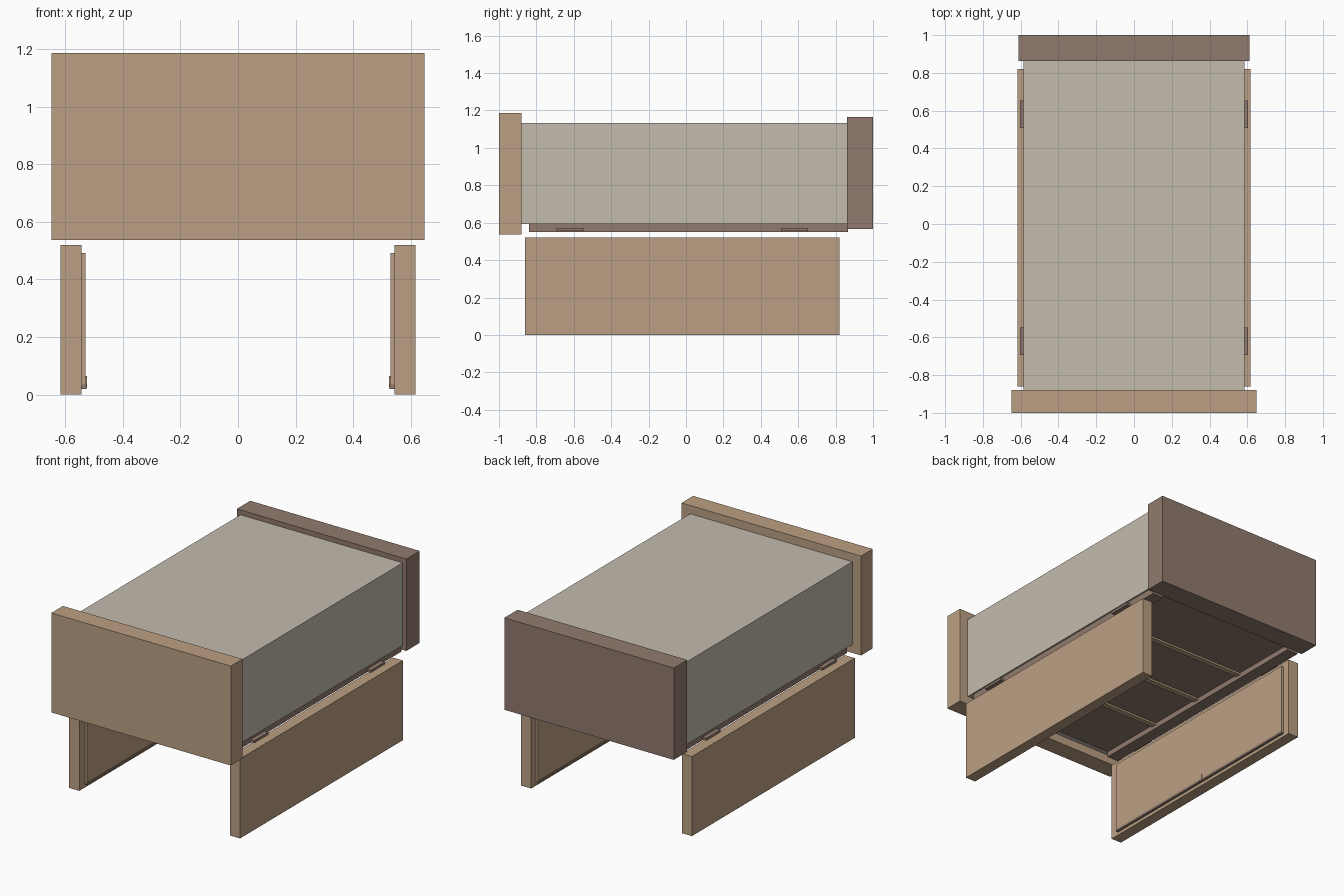
import bpy

if "Cube" in bpy.data.objects:
    bpy.data.objects.remove(bpy.data.objects["Cube"])


def srgb(r, g, b):
    """8-bit display colour to linear."""
    def lin(c):
        c /= 255
        return c / 12.92 if c <= 0.04045 else ((c + 0.055) / 1.055) ** 2.4
    return (lin(r), lin(g), lin(b), 1.0)


def material(name, rgb):
    m = bpy.data.materials.new(name)
    m.diffuse_color = srgb(*rgb)
    m.use_nodes = True
    m.node_tree.nodes["Principled BSDF"].inputs["Base Color"].default_value = m.diffuse_color
    return m


TAN = material("tan_wood", (188, 160, 131))
BROWN = material("brown_wood", (145, 123, 110))
GREY = material("warm_grey", (195, 187, 174))


def box(name, mat, x, y, z):
    """Axis-aligned box from three (low, high) ranges."""
    bpy.ops.mesh.primitive_cube_add(size=1, location=[(a + b) / 2 for a, b in (x, y, z)])
    ob = bpy.context.object
    ob.name = name
    ob.scale = [b - a for a, b in (x, y, z)]
    bpy.ops.object.transform_apply(location=False, rotation=False, scale=True)
    ob.data.materials.append(mat)
    return ob


def pair(name, mat, x, y, z):
    """Box on the right side and its mirror on the left."""
    box(name + "_right", mat, x, y, z)
    box(name + "_left", mat, (-x[1], -x[0]), y, z)


# Main body with its end panels
box("body", GREY, (-0.586, 0.586), (-0.88, 0.862), (0.593, 1.133))
box("front_panel", TAN, (-0.648, 0.648), (-1.0, -0.88), (0.538, 1.187))
box("back_panel", BROWN, (-0.612, 0.612), (0.862, 1.0), (0.565, 1.165))

# Underside: base board, side rails and cross battens
box("base_board", BROWN, (-0.5, 0.5), (-0.84, 0.862), (0.585, 0.596))
pair("base_rail", BROWN, (0.494, 0.575), (-0.84, 0.866), (0.55, 0.596))
for i, y in enumerate((-0.4, 0.0, 0.4)):
    box(f"batten_{i + 1}", TAN, (-0.494, 0.494), (y - 0.018, y + 0.018), (0.573, 0.588))

# Tabs on the rails
for i, y in enumerate((-0.62, 0.58)):
    pair(f"rail_tab_{i + 1}", BROWN, (0.57, 0.604), (y - 0.073, y + 0.073), (0.555, 0.571))

# Lower side panels with raised inner panel, bottom strip and small catch
pair("side_panel", TAN, (0.544, 0.617), (-0.86, 0.82), (0.0, 0.52))
pair("inner_panel", TAN, (0.53, 0.546), (-0.80, 0.77), (0.034, 0.492))
pair("inner_strip", BROWN, (0.527, 0.546), (-0.80, 0.77), (0.02, 0.034))
pair("catch", TAN, (0.525, 0.535), (-0.015, 0.015), (0.025, 0.065))
